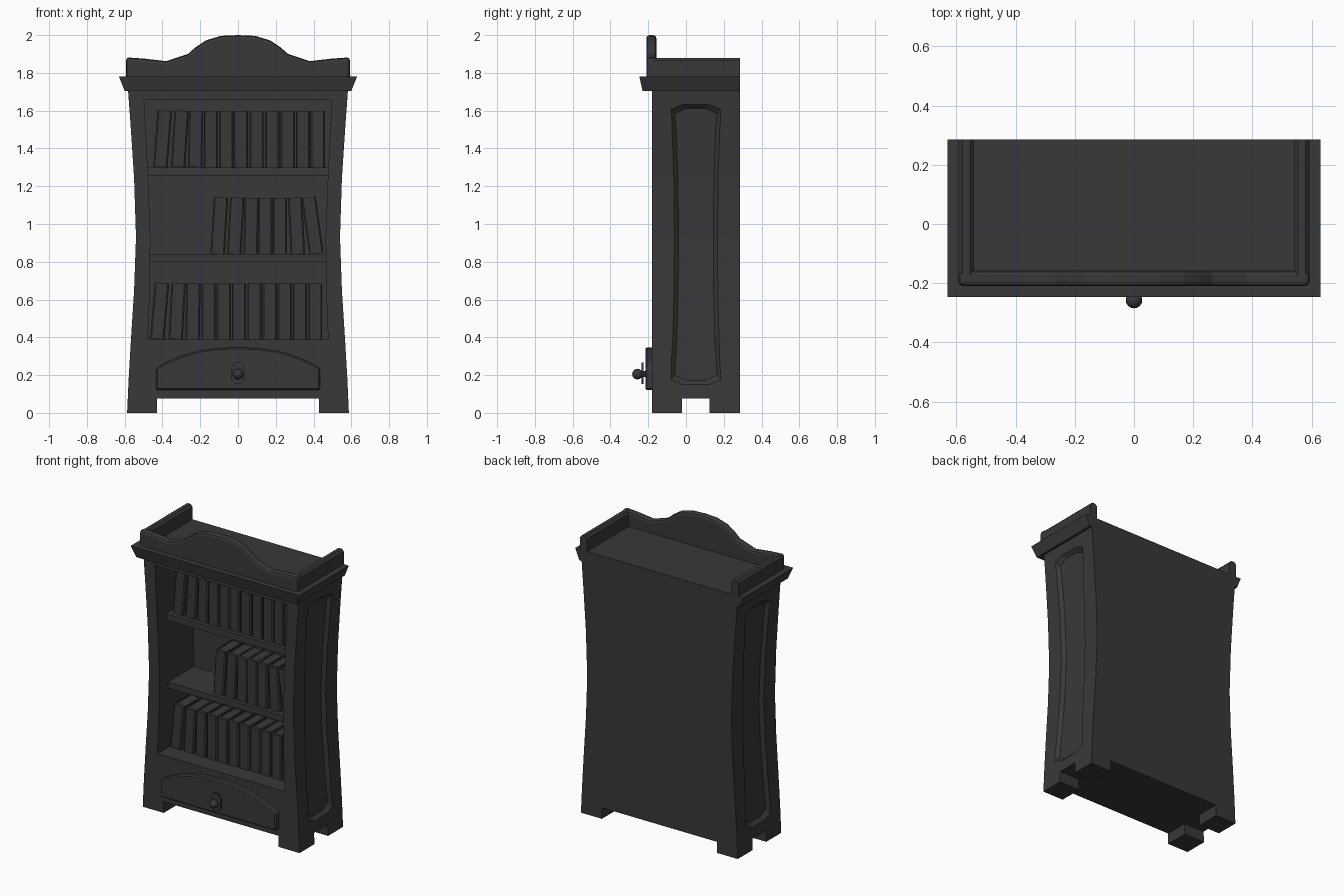
import bpy, bmesh, math
from mathutils import Vector, Matrix

if "Cube" in bpy.data.objects:
    bpy.data.objects.remove(bpy.data.objects["Cube"])

dark = bpy.data.materials.new("dark_wood")
dark.diffuse_color = (.04, .04, .04, 1)
dark.use_nodes = True
dark.node_tree.nodes["Principled BSDF"].inputs["Base Color"].default_value = dark.diffuse_color


def loft(name, *parts):
    """Each part is a list of equal-length rings, skinned and capped."""
    bm = bmesh.new()
    for rings in parts:
        vs = [[bm.verts.new(p) for p in r] for r in rings]
        n = len(vs[0])
        for a, b in zip(vs, vs[1:]):
            for i in range(n):
                j = (i + 1) % n
                bm.faces.new((a[i], a[j], b[j], b[i]))
        bm.faces.new(vs[0])
        bm.faces.new(vs[-1][::-1])
    bmesh.ops.recalc_face_normals(bm, faces=bm.faces[:])
    me = bpy.data.meshes.new(name)
    bm.to_mesh(me)
    bm.free()
    me.materials.append(dark)
    ob = bpy.data.objects.new(name, me)
    bpy.context.collection.objects.link(ob)
    return ob


def rect(x0, x1, y0, y1, z):
    return [(x0, y0, z), (x1, y0, z), (x1, y1, z), (x0, y1, z)]


def box(x0, x1, y0, y1, z0, z1):
    return [rect(x0, x1, y0, y1, z0), rect(x0, x1, y0, y1, z1)]


def prism_y(pts, y0, y1):
    return [[(x, y, z) for x, z in pts] for y in (y0, y1)]


def apply_mod(ob, name):
    bpy.context.view_layer.objects.active = ob
    bpy.ops.object.modifier_apply(modifier=name)


def cut(ob, cutter):
    cutter.hide_render = True
    m = ob.modifiers.new("cut", 'BOOLEAN')
    m.operation, m.solver, m.object = 'DIFFERENCE', 'EXACT', cutter
    apply_mod(ob, "cut")
    bpy.data.objects.remove(cutter)


def bevel(ob, width, segs):
    m = ob.modifiers.new("bevel", 'BEVEL')
    m.width, m.segments, m.limit_method = width, segs, 'ANGLE'
    m.angle_limit = math.radians(35)
    apply_mod(ob, "bevel")


def interp(table, z):
    for (z0, a), (z1, b) in zip(table, table[1:]):
        if z <= z1:
            break
    return a + (b - a) * (z - z0) / (z1 - z0)


FRONT, BACK = -0.18, 0.285

# Waisted cabinet body
side = [(0, .587), (.18, .579), (.4, .566), (.65, .55), (.93, .54),
        (1.24, .55), (1.5, .567), (1.72, .583)]
body = loft("cabinet_body", [rect(-w, w, FRONT, BACK, z) for z, w in side])

# Foot gaps and open shelf space
cut(body, loft("foot_gap_front", box(-.43, .43, -.5, .5, -.1, .075)))
cut(body, loft("foot_gap_side", box(-1, 1, -.02, .125, -.1, .075)))
opening = [(.388, .477), (.65, .467), (.93, .464), (1.25, .476), (1.657, .497)]
cut(body, loft("opening_cutter", [rect(-w, w, -.5, .19, z) for z, w in opening]))

# Recessed, bevelled side panels that follow the waist
panel = [(.15, .072), (.178, .132), (.4, .122), (.65, .116), (.93, .114),
         (1.24, .117), (1.5, .126), (1.607, .132), (1.633, .072)]
mid_y, depth, slope = .0525, .022, .022
for s in (-1, 1):
    rings = []
    for i, (z, h) in enumerate(panel):
        end = 1 if i < 2 else -1 if i > len(panel) - 3 else 0
        zi = z + end * slope
        hi = h - (slope if 1 < i < 7 else .02)
        a, b = interp(side, z), interp(side, zi) - depth
        out_l, out_r = Vector((s * a, mid_y - h, z)), Vector((s * a, mid_y + h, z))
        in_l, in_r = Vector((s * b, mid_y - hi, zi)), Vector((s * b, mid_y + hi, zi))
        rings.append([out_l * 2 - in_l, out_r * 2 - in_r, in_r, in_l])
    cut(body, loft("panel_cutter", rings))

# Crown moulding, flush at the back
loft("crown_moulding", [rect(-.6, .6, -.23, BACK, 1.705), rect(-.63, .63, -.247, BACK, 1.78)])

# Top gallery: scrolled front board and two side boards
half = [(.593, 1.76), (.593, 1.882), (.5, 1.876), (.38, 1.862), (.265, 1.90),
        (.225, 1.935), (.17, 1.972), (.09, 1.996)]
outline = half + [(0, 2.0)] + [(-x, z) for x, z in reversed(half)]
board = loft("gallery_front", prism_y(outline, -.21, -.157))
bevel(board, .016, 2)
for s in (-1, 1):
    prof = [(.54, 1.77), (.593, 1.77), (.593, 1.865), (.579, 1.88), (.554, 1.88), (.54, 1.865)]
    loft("gallery_side", prism_y([(s * x, z) for x, z in prof], -.19, BACK))

# Shelves
loft("upper_shelf", box(-.485, .485, -.085, .2, 1.257, 1.30))
loft("middle_shelf", box(-.475, .475, -.085, .2, .80, .84))


# Books: wrapped cover plus page block, (x, lean in degrees) per shelf
def book(x, z, lean, h=.038, t=.006, tall=.298):
    cover = [(-h, .13), (-h, -.052), (-h * .8, -.06), (h * .8, -.06), (h, -.052), (h, .13),
             (h - t, .13), (h - t, -.04), (t - h, -.04), (t - h, .13)]
    ob = loft("book", [[(a, b, k) for a, b in cover] for k in (0, tall)],
              box(t - h, h - t, -.042, .122, .008, tall - .008))
    ang = math.radians(lean)
    ob.data.transform(Matrix.Rotation(ang, 4, 'Y'))
    ob.location = (x, 0, z + h * abs(math.sin(ang)))


rows = {
    1.30: [(-.411, 4.5), (-.317, 3.5), (-.227, 1), (-.143, 0), (-.063, 0), (.015, 0),
           (.098, 0), (.182, 0), (.264, 0), (.344, 0), (.423, 0)],
    .84: [(-.108, 3.5), (-.02, 3), (.067, 1), (.145, 0), (.222, 0), (.317, -3), (.415, -8)],
    .388: [(-.428, 5), (-.33, 3), (-.241, 1), (-.156, 0), (-.076, 0), (.005, 0),
           (.087, 0), (.169, 0), (.247, 0), (.328, 0), (.408, 0)],
}
for z, books in rows.items():
    for x, lean in books:
        book(x, z, lean)

# Arched drawer front
arch = [(.433, .12), (.433, .238), (.37, .273), (.29, .305), (.2, .33), (.1, .343)]
drawer = loft("drawer_front",
              prism_y(arch + [(0, .347)] + [(-x, z) for x, z in reversed(arch)], -.215, -.17))
bevel(drawer, .008, 1)

# Drawer pull: plate, stem and ball
plate = [(.036, .175), (.036, .24), (.018, .266), (-.018, .266),
         (-.036, .24), (-.036, .175), (-.018, .152), (.018, .152)]
loft("pull_plate", prism_y(plate, -.236, -.226))
stem = [(.016 * math.cos(k * math.pi / 4), .205 + .016 * math.sin(k * math.pi / 4)) for k in range(8)]
loft("pull_stem", prism_y(stem, -.25, -.205))
bpy.ops.mesh.primitive_uv_sphere_add(segments=12, ring_count=8, radius=.028,
                                     location=(0, -.257, .205), rotation=(math.pi / 2, 0, 0))
bpy.context.object.name = "pull_knob"
bpy.context.object.data.materials.append(dark)
bpy.ops.object.shade_smooth_by_angle()
